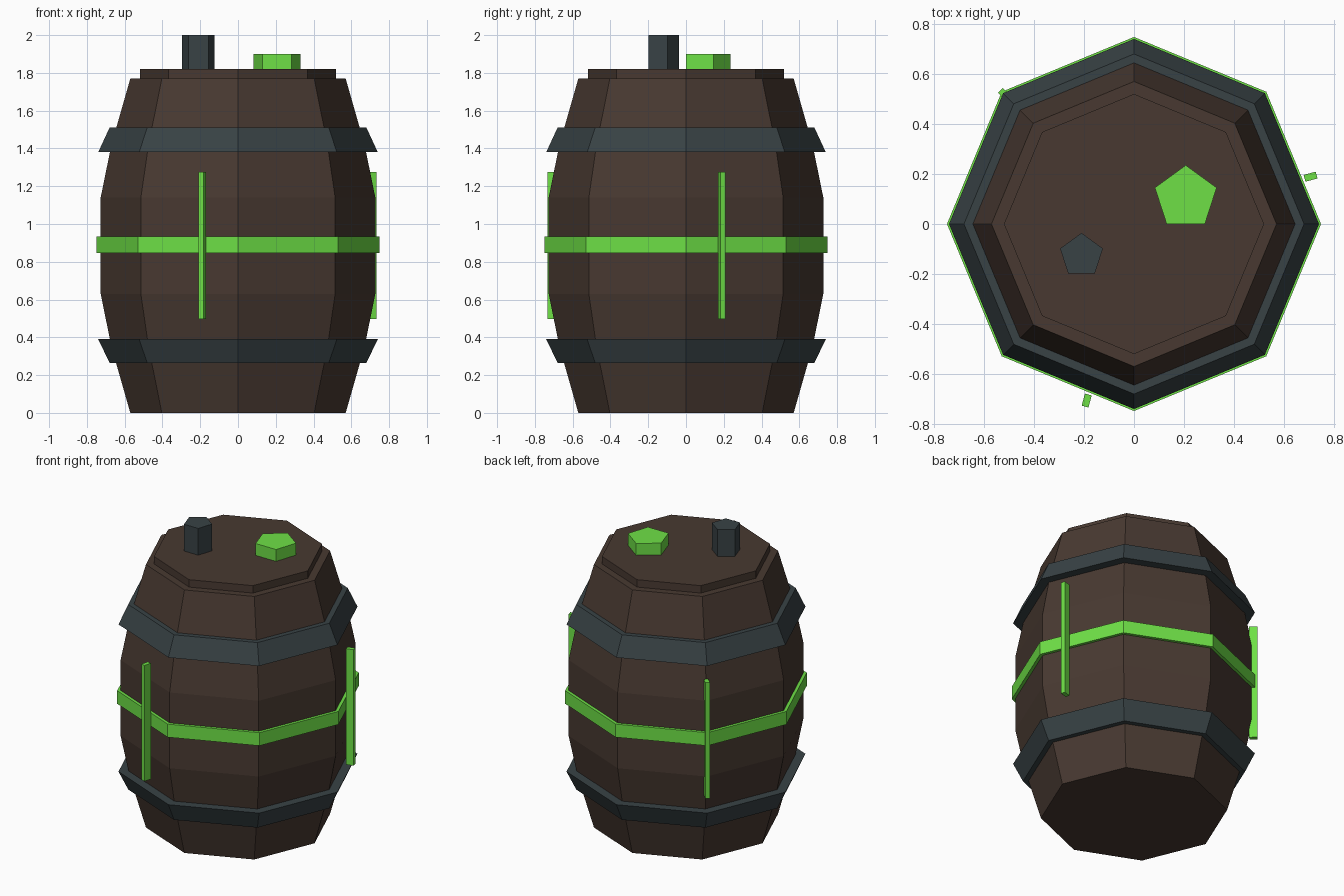
import bpy, bmesh, math
from mathutils import Matrix

if "Cube" in bpy.data.objects:
    bpy.data.objects.remove(bpy.data.objects["Cube"])


def lin(c):
    c /= 255
    return c / 12.92 if c <= 0.04045 else ((c + 0.055) / 1.055) ** 2.4


def material(name, r, g, b):
    m = bpy.data.materials.new(name)
    m.diffuse_color = (lin(r), lin(g), lin(b), 1)
    m.use_nodes = True
    m.node_tree.nodes["Principled BSDF"].inputs["Base Color"].default_value = m.diffuse_color
    return m


WOOD = material("dark wood", 72, 57, 49)
IRON = material("dark iron", 56, 66, 69)
GREEN = material("glowing green", 110, 224, 70)


def finish(name, bm, mat):
    bmesh.ops.recalc_face_normals(bm, faces=bm.faces)
    me = bpy.data.meshes.new(name)
    bm.to_mesh(me)
    bm.free()
    me.materials.append(mat)
    ob = bpy.data.objects.new(name, me)
    bpy.context.collection.objects.link(ob)
    return ob


def lathe(name, profile, mat, ring=False, n=8, start=0.0, centre=(0, 0)):
    """Turn an (r, z) profile: capped at both ends, or a closed ring."""
    bm = bmesh.new()
    rows = []
    for r, z in profile:
        rows.append([bm.verts.new((centre[0] + r * math.cos(start + math.tau * i / n),
                                   centre[1] + r * math.sin(start + math.tau * i / n), z))
                     for i in range(n)])
    pairs = list(zip(rows, rows[1:]))
    if ring:
        pairs.append((rows[-1], rows[0]))
    else:
        bm.faces.new(rows[0])
        bm.faces.new(rows[-1])
    for a, b in pairs:
        for i in range(n):
            j = (i + 1) % n
            bm.faces.new((a[i], a[j], b[j], b[i]))
    return finish(name, bm, mat)


# Barrel body and lid
lathe("barrel_body", [(0.57, 0), (0.67, 0.35), (0.727, 0.63), (0.727, 1.14),
                      (0.67, 1.42), (0.57, 1.77)], WOOD)
lathe("lid", [(0.52, 1.76), (0.52, 1.82)], WOOD)

# Flared iron hoops and the green middle hoop
lathe("upper_hoop", [(0.60, 1.38), (0.74, 1.38), (0.68, 1.51), (0.60, 1.51)], IRON, True)
lathe("lower_hoop", [(0.60, 0.265), (0.68, 0.265), (0.74, 0.39), (0.60, 0.39)], IRON, True)
lathe("middle_hoop", [(0.70, 0.847), (0.748, 0.847), (0.748, 0.935), (0.70, 0.935)], GREEN, True)

# Pentagonal bung and pipe on the lid
up = math.pi / 2
lathe("lid_bung", [(0.13, 1.80), (0.13, 1.90)], GREEN, n=5, start=up, centre=(0.207, 0.105))
lathe("lid_pipe", [(0.09, 1.80), (0.09, 2.0)], IRON, n=5, start=up, centre=(-0.21, -0.126))

# Three upright bars spaced evenly round the barrel
for k in range(3):
    bm = bmesh.new()
    bmesh.ops.create_cube(bm, size=1, matrix=Matrix.Rotation(math.radians(15 + 120 * k), 4, 'Z')
                          @ Matrix.Translation((0.731, 0, 0.886))
                          @ Matrix.Diagonal((0.05, 0.028, 0.78, 1)))
    finish(f"upright_bar_{k + 1}", bm, GREEN)
